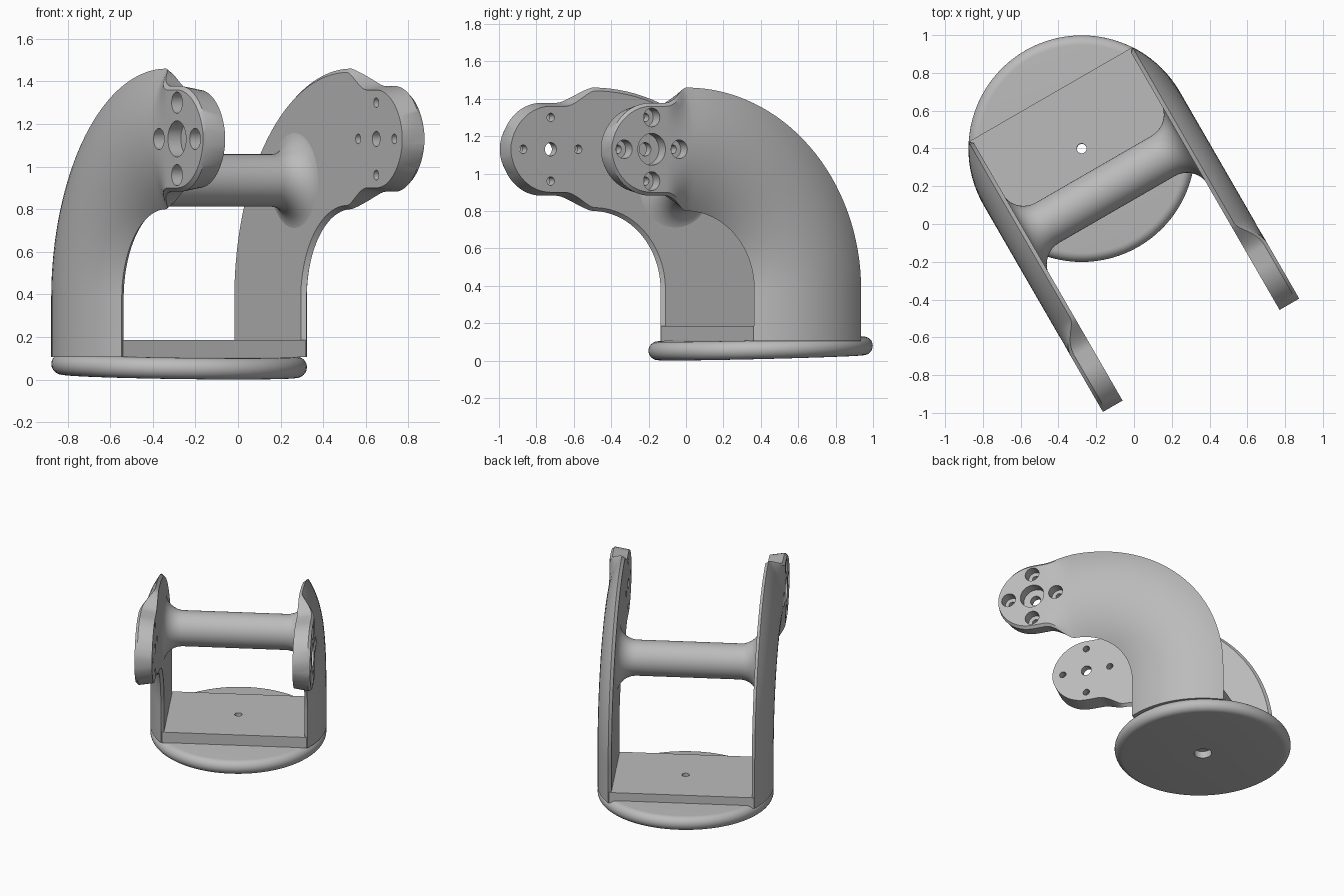
import bpy, bmesh, math
from mathutils import Matrix

if "Cube" in bpy.data.objects:
    bpy.data.objects.remove(bpy.data.objects["Cube"], do_unlink=True)

# Placement: the bracket is turned 30 degrees, centred on its round base
PLACE = Matrix.Translation((-0.277, 0.4, 0)) @ Matrix.Rotation(math.radians(30), 4, 'Z')
ALONG_X = Matrix.Rotation(math.radians(90), 4, 'Y')

grey = bpy.data.materials.new("plain grey")
grey.use_nodes = True
COLOUR = (0.5, 0.5, 0.5, 1)
grey.diffuse_color = COLOUR
grey.node_tree.nodes["Principled BSDF"].inputs["Base Color"].default_value = COLOUR


def make_object(name, bm):
    bmesh.ops.recalc_face_normals(bm, faces=bm.faces)
    mesh = bpy.data.meshes.new(name)
    bm.to_mesh(mesh)
    bm.free()
    mesh.materials.append(grey)
    obj = bpy.data.objects.new(name, mesh)
    obj.matrix_world = PLACE
    bpy.context.collection.objects.link(obj)
    return obj


def activate(obj):
    bpy.ops.object.select_all(action='DESELECT')
    obj.select_set(True)
    bpy.context.view_layer.objects.active = obj


def apply_modifiers(obj):
    activate(obj)
    for name in [m.name for m in obj.modifiers]:
        bpy.ops.object.modifier_apply(modifier=name)


def smooth(obj):
    activate(obj)
    bpy.ops.object.shade_smooth_by_angle(angle=math.radians(32))


def lathe(bm, profile, matrix, closed=False, sides=48):
    """Turn (radius, height) points about the z axis, then place them."""
    rings = []
    for r, h in profile:
        rings.append([bm.verts.new(matrix @ Matrix.Rotation(math.tau * i / sides, 4, 'Z')
                                   @ Matrix.Translation((r, 0, h)).to_translation())
                      for i in range(sides)])
    pairs = list(zip(rings, rings[1:]))
    if closed:
        pairs.append((rings[-1], rings[0]))
    else:
        bm.faces.new(rings[0])
        bm.faces.new(rings[-1])
    for low, high in pairs:
        for i in range(sides):
            j = (i + 1) % sides
            bm.faces.new((low[i], low[j], high[j], high[i]))


def mix(a, b, t):
    return a + (b - a) * t


# Round base: rounded rim, central screw hole with a wide recess below, tipped slightly
bm = bmesh.new()
rim = [(0.55 + 0.05 * math.cos(t), 0.05 + 0.05 * math.sin(t))
       for t in (math.radians(a) for a in range(-90, 91, 15))]
lathe(bm, [(0.06, 0.05), (0.06, 0)] + rim + [(0.026, 0.1), (0.026, 0.05)],
      Matrix.Translation((0, 0, 0.016)) @ Matrix.Rotation(math.radians(1.6), 4, 'X'),
      closed=True, sides=96)
smooth(make_object("round_base", bm))

# Flat plate joining the feet of the arms
bm = bmesh.new()
bmesh.ops.create_cube(bm, size=1, matrix=Matrix.Translation((0, 0, 0.145))
                      @ Matrix.Diagonal((0.99, 0.66, 0.08, 1)))
plate = make_object("foot_plate", bm)
bm = bmesh.new()
lathe(bm, [(0.026, 0), (0.026, 0.4)], Matrix.Identity(4), sides=24)
drill = make_object("plate_drill", bm)
drill.hide_render = True
cut = plate.modifiers.new("hole", 'BOOLEAN')
cut.object = drill
cut.operation = 'DIFFERENCE'
bpy.context.view_layer.update()
apply_modifiers(plate)
bpy.data.objects.remove(drill, do_unlink=True)
smooth(plate)

# Crossbar with flared ends
bm = bmesh.new()
FLARE, BAR = 0.13, 0.123
flare = [(BAR + FLARE * (1 - math.cos(t)), 0.484 - FLARE * (1 - math.sin(t)))
         for t in (math.radians(a) for a in range(0, 91, 10))]
profile = [(r, -h) for r, h in reversed(flare)] + flare
lathe(bm, profile, Matrix.Translation((0, -0.25, 0.935)) @ ALONG_X, sides=64)
smooth(make_object("crossbar", bm))

# Arm: a slice of a bent pipe that eases into a flat round-ended pad
PIPE, BEND, INNER, EDGE = 0.6, 0.75, 0.48, 0.33
PAD, PAD_Y, PAD_Z = 0.248, -1.02, 1.13


def section(w, flat):
    """Cross-section (x, q): flat inside, round (pipe) to flat (pad) outside."""
    inner = w - 0.018
    points = [(INNER, -inner)]
    for q in [-w] + [inner * (i / 8 - 1) for i in range(17)] + [w]:
        rim_x = PIPE - 0.018 if abs(q) == w else PIPE
        points.append((mix(math.sqrt(PIPE ** 2 - q * q), rim_x, flat), q))
    points.append((INNER, inner))
    return points


# Stations along the arm: centre (y, z), sideways direction (y, z), half width, flatness
stations = [((0, 0.105), (1, 0), EDGE, 0)]
for i in range(33):
    c, s = math.cos(math.pi * i / 64), math.sin(math.pi * i / 64)
    stations.append(((BEND * (c - 1), 0.38 + BEND * s), (c, s), EDGE, 0))
for i in range(1, 11):
    t = i / 10
    ease = t * t * (3 - 2 * t)
    stations.append(((mix(-BEND, -0.93, t), PAD_Z), (0, 1), mix(EDGE, PAD, ease ** 0.8), ease))
for i in range(17):
    a = math.radians(5 * i)
    stations.append(((PAD_Y - PAD * math.sin(a), PAD_Z), (0, 1), PAD * math.cos(a), 1))

bm = bmesh.new()
rings = [[bm.verts.new((x, y + q * dy, z + q * dz)) for x, q in section(w, flat)]
         for (y, z), (dy, dz), w, flat in stations]
for low, high in zip(rings, rings[1:]):
    for i in range(len(low)):
        j = (i + 1) % len(low)
        bm.faces.new((low[i], low[j], high[j], high[i]))
bm.faces.new(rings[0])
bm.faces.new(rings[-1])
arms = make_object("side_arms", bm)

# Stepped screw holes in the pad: one large in the middle, four small around it
bm = bmesh.new()
holes = [(0, 0, 0.036, 0.085)]
holes += [(0.17 * dy, 0.17 * dz, 0.023, 0.05) for dy, dz in ((1, 0), (-1, 0), (0, 1), (0, -1))]
for dy, dz, small, large in holes:
    lathe(bm, [(small, 0.4), (small, 0.53), (large, 0.53), (large, 0.7)],
          Matrix.Translation((0, PAD_Y + dy, PAD_Z + dz)) @ ALONG_X, sides=32)
drills = make_object("pad_drills", bm)
drills.hide_render = True
cut = arms.modifiers.new("holes", 'BOOLEAN')
cut.object = drills
cut.operation = 'DIFFERENCE'
cut.solver = 'EXACT'
mirror = arms.modifiers.new("other_side", 'MIRROR')
mirror.use_axis = (True, False, False)
bpy.context.view_layer.update()
apply_modifiers(arms)
bpy.data.objects.remove(drills, do_unlink=True)
smooth(arms)
